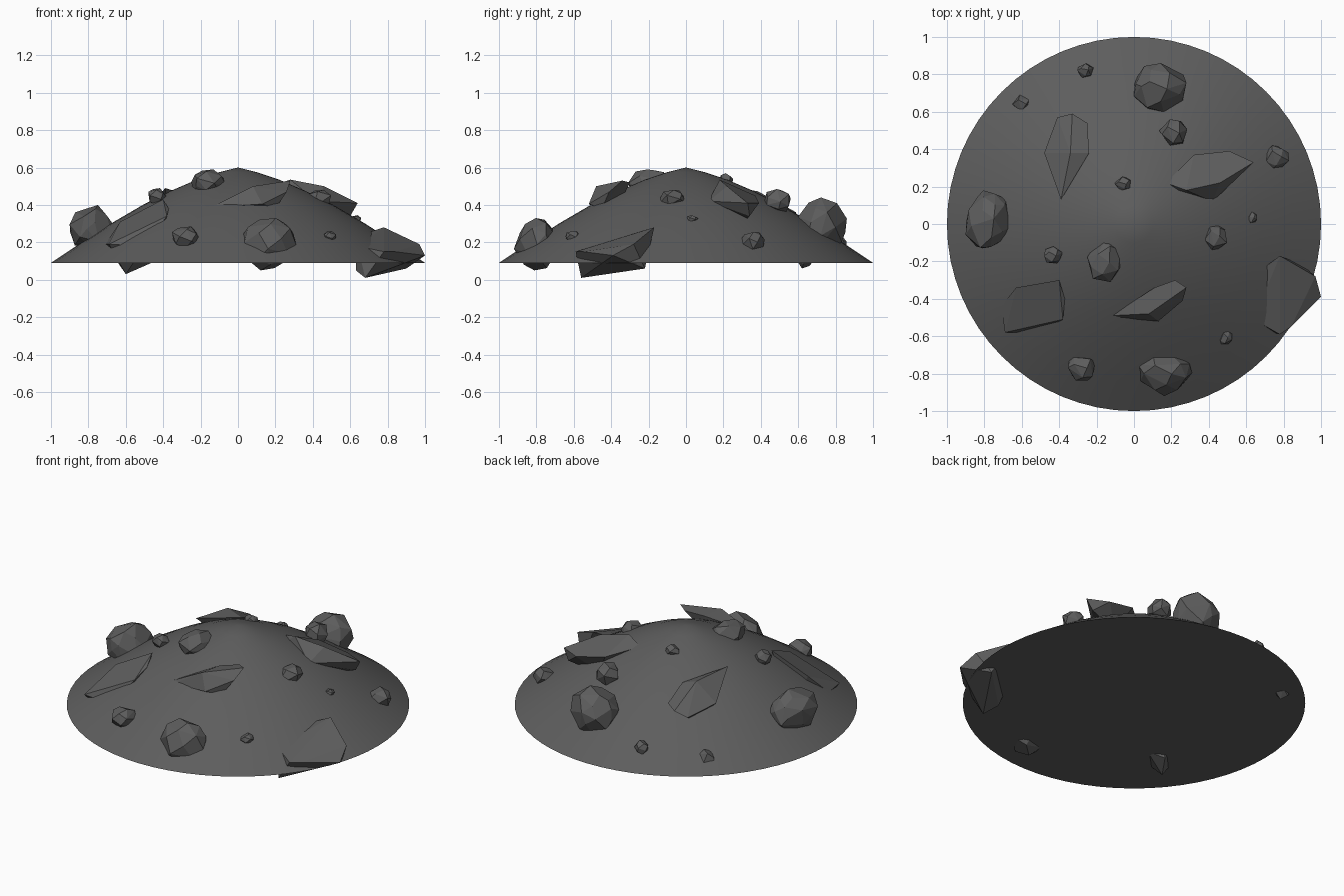
import bpy, bmesh, math, random
from mathutils import Vector

stone = bpy.data.materials.new("dark_grey_stone")
stone.diffuse_color = (0.11, 0.11, 0.11, 1)


def finish(name, bm):
    """Turn a bmesh into a named stone object."""
    bmesh.ops.recalc_face_normals(bm, faces=bm.faces)
    mesh = bpy.data.meshes.new(name)
    bm.to_mesh(mesh)
    bm.free()
    mesh.materials.append(stone)
    obj = bpy.data.objects.new(name, mesh)
    bpy.context.collection.objects.link(obj)
    return obj


def hull(name, points):
    """Flat-faced stone from the convex hull of its corners."""
    bm = bmesh.new()
    for p in points:
        bm.verts.new(p)
    res = bmesh.ops.convex_hull(bm, input=bm.verts)
    loose = {g for g in res["geom_interior"] + res["geom_unused"]
             if isinstance(g, bmesh.types.BMVert)}
    bmesh.ops.delete(bm, geom=list(loose), context='VERTS')
    bmesh.ops.dissolve_limit(bm, angle_limit=math.radians(9),
                             verts=bm.verts, edges=bm.edges)
    return finish(name, bm)


def boulder(name, seed, lo, hi, count=24):
    """Rounded faceted stone fitted to the box lo..hi."""
    rng = random.Random(seed)
    pts = []
    for i in range(count):
        z = 1 - 2 * (i + 0.5) / count
        a = i * 2.39996 + rng.uniform(-0.3, 0.3)
        r = math.sqrt(1 - z * z)
        pts.append(Vector((r * math.cos(a), r * math.sin(a), z)) * rng.uniform(0.88, 1.05))
    mn = [min(p[k] for p in pts) for k in range(3)]
    mx = [max(p[k] for p in pts) for k in range(3)]
    return hull(name, [[lo[k] + (p[k] - mn[k]) / (mx[k] - mn[k]) * (hi[k] - lo[k])
                        for k in range(3)] for p in pts])


# Mound: a turned profile with a flat underside
profile = [(1, 0.09), (0.85, 0.19), (0.68, 0.30), (0.5, 0.405),
           (0.36, 0.475), (0.22, 0.535), (0.1, 0.575)]
SEGMENTS = 64
bm = bmesh.new()
rings = [[bm.verts.new((r * math.cos(2 * math.pi * i / SEGMENTS),
                        r * math.sin(2 * math.pi * i / SEGMENTS), z))
          for i in range(SEGMENTS)] for r, z in profile]
tip = bm.verts.new((0, 0, 0.6))
for i in range(SEGMENTS):
    j = (i + 1) % SEGMENTS
    for a, b in zip(rings, rings[1:]):
        bm.faces.new((a[i], a[j], b[j], b[i]))
    bm.faces.new((rings[-1][i], rings[-1][j], tip))
bm.faces.new(rings[0][::-1])
mound = finish("mound", bm)
bpy.context.view_layer.objects.active = mound
mound.select_set(True)
bpy.ops.object.shade_smooth_by_angle(angle=math.radians(30))

# Large boulders
boulder("boulder_back", 1, (0.0, 0.60, 0.16), (0.28, 0.86, 0.44), 30)
boulder("boulder_left", 2, (-0.90, -0.13, 0.15), (-0.66, 0.18, 0.40), 30)
boulder("boulder_front", 3, (0.01, -0.92, 0.05), (0.31, -0.68, 0.33), 26)
boulder("boulder_top", 4, (-0.25, -0.31, 0.43), (-0.06, -0.08, 0.59), 22)

# Small stones: centre and half-sizes
stones = [
    (0.21, 0.49, 0.42, 0.075, 0.07, 0.065),
    (0.76, 0.355, 0.20, 0.07, 0.065, 0.055),
    (-0.26, 0.82, 0.20, 0.043, 0.038, 0.04),
    (-0.595, 0.64, 0.13, 0.055, 0.05, 0.07),
    (-0.06, 0.215, 0.535, 0.042, 0.038, 0.035),
    (0.435, -0.07, 0.435, 0.063, 0.068, 0.045),
    (0.63, 0.035, 0.325, 0.027, 0.03, 0.02),
    (-0.43, -0.165, 0.445, 0.05, 0.045, 0.045),
    (-0.28, -0.775, 0.225, 0.073, 0.063, 0.06),
    (0.49, -0.605, 0.23, 0.035, 0.038, 0.03),
]
for n, (x, y, z, a, b, c) in enumerate(stones, 1):
    boulder(f"small_stone_{n}", 20 + n, (x - a, y - b, z - c), (x + a, y + b, z + c), 16)

# Long angular slabs, each from its outer corners and ridge
hull("slab_back_left", [
    (-0.39, 0.13, 0.49), (-0.48, 0.38, 0.37), (-0.41, 0.57, 0.33), (-0.33, 0.59, 0.36),
    (-0.25, 0.54, 0.37), (-0.24, 0.38, 0.44), (-0.34, 0.38, 0.475), (-0.35, 0.40, 0.25)])
hull("slab_back_right", [
    (0.17, 0.22, 0.50), (0.28, 0.18, 0.535), (0.32, 0.37, 0.45), (0.51, 0.39, 0.41),
    (0.64, 0.33, 0.41), (0.46, 0.22, 0.50), (0.42, 0.12, 0.42), (0.20, 0.18, 0.47),
    (0.60, 0.34, 0.34), (0.40, 0.30, 0.30)])
hull("slab_front", [
    (-0.12, -0.49, 0.40), (0.08, -0.48, 0.50), (0.11, -0.34, 0.50), (0.22, -0.30, 0.52),
    (0.28, -0.34, 0.53), (0.26, -0.41, 0.47), (0.13, -0.52, 0.405), (-0.10, -0.50, 0.39),
    (0.20, -0.45, 0.38), (0.10, -0.38, 0.36)])
hull("slab_front_left", [
    (-0.71, -0.44, 0.19), (-0.63, -0.34, 0.31), (-0.40, -0.30, 0.43), (-0.37, -0.40, 0.38),
    (-0.38, -0.51, 0.34), (-0.50, -0.58, 0.18), (-0.69, -0.58, 0.19), (-0.60, -0.46, 0.03),
    (-0.44, -0.40, 0.10), (-0.53, -0.35, 0.07)])
hull("slab_front_right", [
    (0.63, -0.44, 0.12), (0.66, -0.26, 0.24), (0.78, -0.17, 0.28), (0.97, -0.28, 0.19),
    (1.0, -0.39, 0.13), (0.84, -0.55, 0.15), (0.78, -0.59, 0.15), (0.64, -0.51, 0.18),
    (0.68, -0.56, 0.01), (0.90, -0.22, 0.06), (0.63, -0.48, 0.05)])
